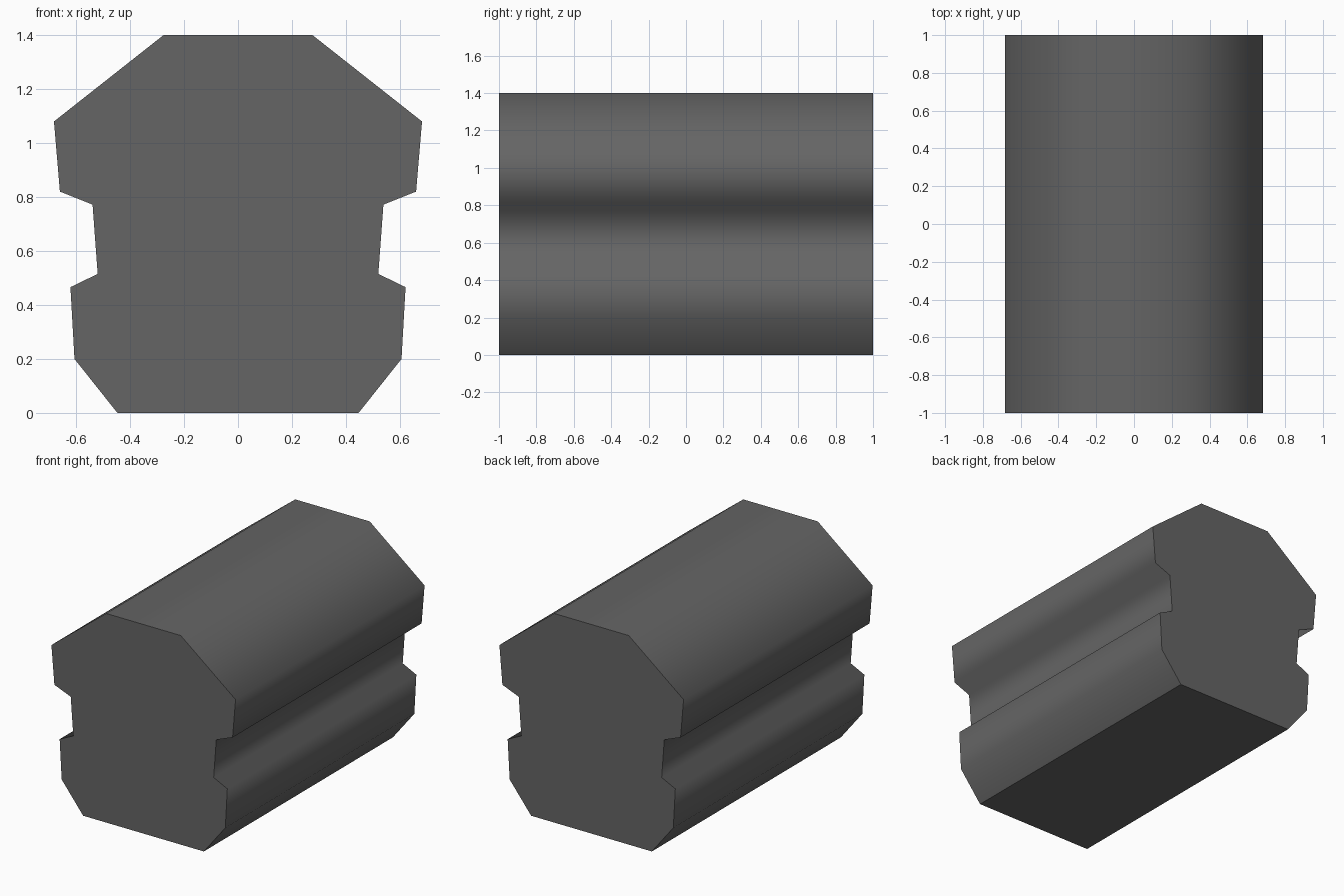
import bpy, bmesh

if "Cube" in bpy.data.objects:
    bpy.data.objects.remove(bpy.data.objects["Cube"])

# Right half of the cross-section (x, z), bottom to top
half = [(0.447, 0.0), (0.606, 0.2), (0.621, 0.466), (0.52, 0.515),
        (0.539, 0.772), (0.66, 0.82), (0.682, 1.08), (0.276, 1.4)]
profile = half + [(-x, z) for x, z in reversed(half)]

# Extrude the mirrored cross-section along y
bm = bmesh.new()
front = bm.faces.new([bm.verts.new((x, -1.0, z)) for x, z in profile])
ext = bmesh.ops.extrude_face_region(bm, geom=[front], use_keep_orig=True)
bmesh.ops.translate(bm, vec=(0, 2.0, 0),
                    verts=[v for v in ext["geom"] if isinstance(v, bmesh.types.BMVert)])
bmesh.ops.recalc_face_normals(bm, faces=bm.faces)

# Smooth long sides; flat ends and underside with sharp borders
for f in bm.faces:
    flat = abs(f.normal.y) > 0.9 or f.normal.z < -0.99
    f.smooth = not flat
    if flat:
        for e in f.edges:
            e.smooth = False

mesh = bpy.data.meshes.new("grooved_block")
bm.to_mesh(mesh)
bm.free()
block = bpy.data.objects.new("grooved_block", mesh)
bpy.context.collection.objects.link(block)

# Single dark grey colour
mat = bpy.data.materials.new("dark grey")
mat.diffuse_color = (0.13, 0.13, 0.13, 1.0)
mat.use_nodes = True
mat.node_tree.nodes["Principled BSDF"].inputs["Base Color"].default_value = mat.diffuse_color
mesh.materials.append(mat)
